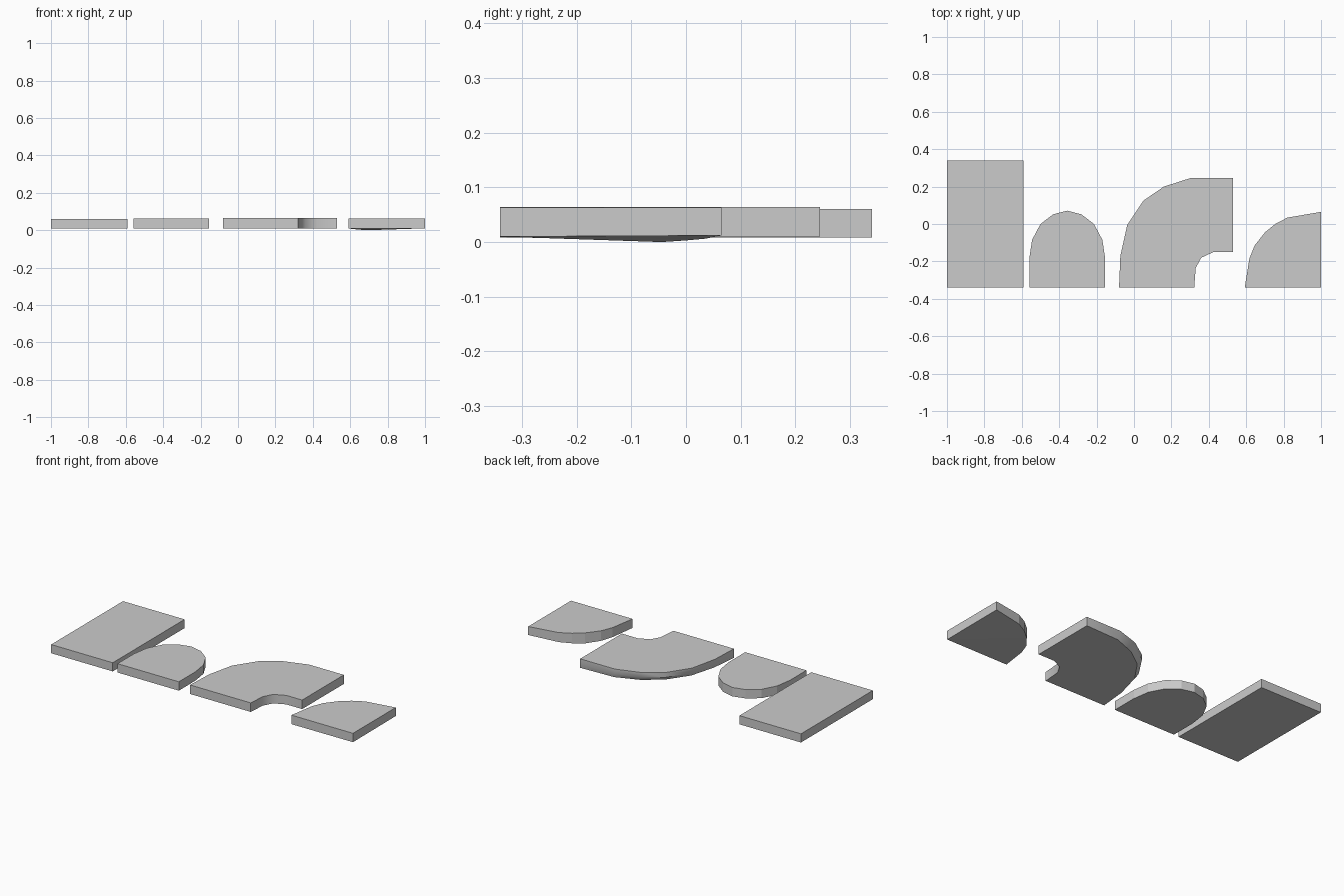
import bpy, bmesh, math

if "Cube" in bpy.data.objects:
    bpy.data.objects.remove(bpy.data.objects["Cube"])


def plate(name, rings, smooth=None):
    """Closed plate from stacked outline rings, bottom to top, joined by quads."""
    bm = bmesh.new()
    loops = [[bm.verts.new(p) for p in ring] for ring in rings]
    n = len(loops[0])
    for low, high in zip(loops, loops[1:]):
        for i in range(n):
            j = (i + 1) % n
            bm.faces.new((low[i], low[j], high[j], high[i]))
    caps = [bm.faces.new(loops[0][::-1]), bm.faces.new(loops[-1])]
    bmesh.ops.triangulate(bm, faces=caps)
    bmesh.ops.recalc_face_normals(bm, faces=bm.faces[:])
    mesh = bpy.data.meshes.new(name)
    bm.to_mesh(mesh)
    bm.free()
    ob = bpy.data.objects.new(name, mesh)
    bpy.context.collection.objects.link(ob)
    if smooth:
        bpy.ops.object.select_all(action='DESELECT')
        bpy.context.view_layer.objects.active = ob
        ob.select_set(True)
        bpy.ops.object.shade_smooth_by_angle(angle=math.radians(smooth))
    return ob


def at(outline, z):
    return [(x, y, z) for x, y in outline]


# Straight rectangular slab
rect = [(-1, -0.34), (-0.592, -0.34), (-0.592, 0.34), (-1, 0.34)]
plate("straight_slab", [at(rect, 0.008), at(rect, 0.06)])

# Slab with a rounded end, mirrored about its centre line
half = [(0.203, -0.34), (0.203, -0.185), (0.188, -0.085), (0.143, 0.0), (0.075, 0.052)]
cx = -0.357
arch = ([(cx + x, y) for x, y in half] + [(cx, 0.071)]
        + [(cx - x, y) for x, y in reversed(half)])
plate("round_end_slab", [at(arch, 0.01), at(arch, 0.063)])

# Quarter bend; the outer wall tucks in towards the bottom midway round
outer = [(-0.08, -0.34), (-0.073, -0.17), (-0.036, -0.005), (0.05, 0.125),
         (0.16, 0.2), (0.3, 0.245), (0.53, 0.245)]
inner = [(0.53, -0.15), (0.425, -0.15), (0.36, -0.18), (0.33, -0.235), (0.322, -0.34)]


def bend_ring(z, tuck):
    ring = []
    for i, (x, y) in enumerate(outer):
        t = tuck * math.sin(math.pi * i / (len(outer) - 1))
        ring.append((x + 0.7 * t, y - 0.7 * t, z))
    return ring + at(inner, z)


plate("bend_slab", [bend_ring(0.01, 0.025), bend_ring(0.035, 0), bend_ring(0.064, 0)], 40)

# Quarter-round slab whose lower curved edge sags slightly
curve = [(1, 0.065), (0.82, 0.034), (0.755, 0.0), (0.7, -0.045),
         (0.645, -0.115), (0.617, -0.185), (0.592, -0.34)]
sag = [0.012, 0.006, 0.003, 0.0, 0.003, 0.006, 0.009]
base = [(x, y, z) for (x, y), z in zip(curve, sag)] + [(1, -0.34, 0.01)]
plate("quarter_slab", [base, at(curve + [(1, -0.34)], 0.063)])
